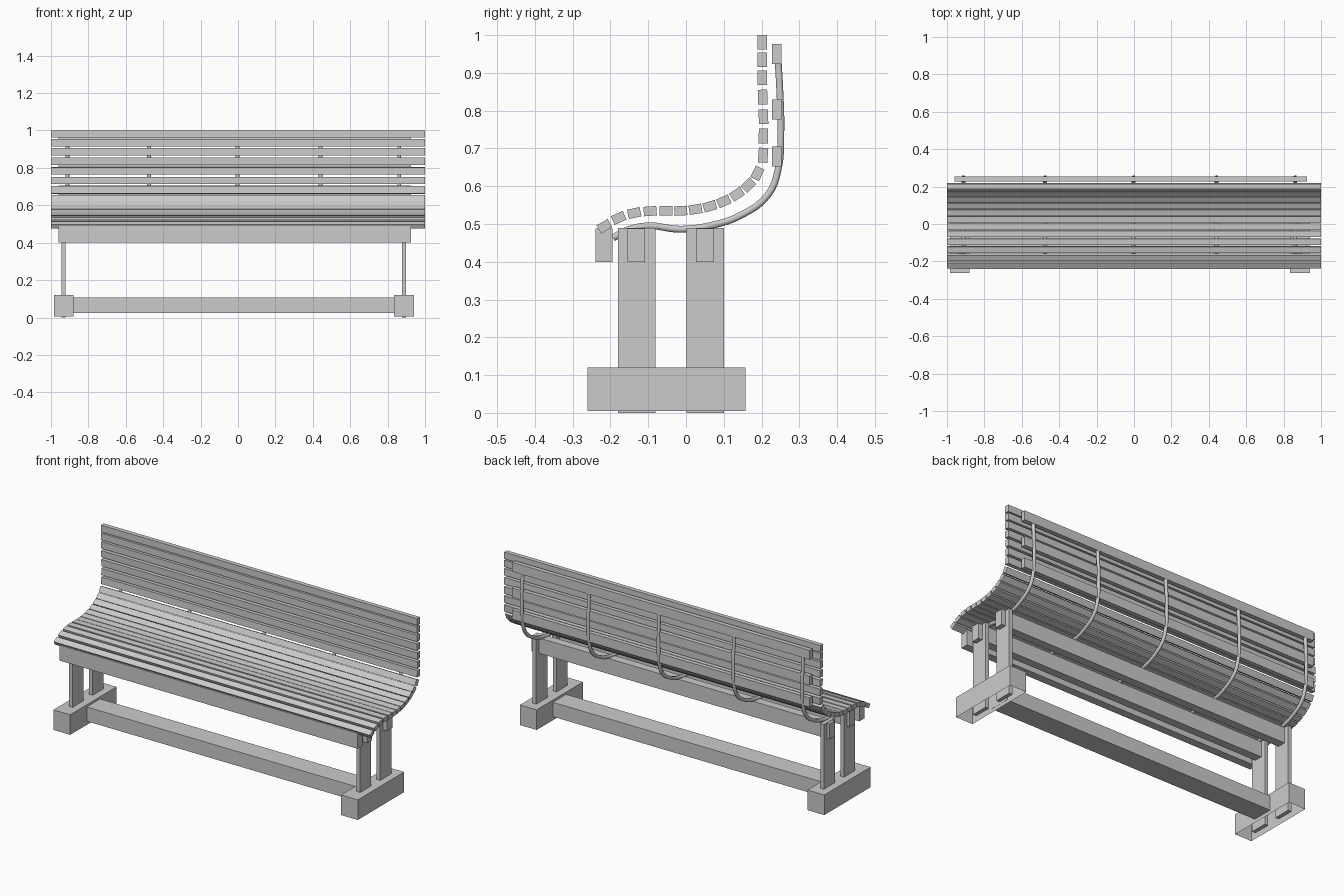
import bpy, bmesh, math
from mathutils import Matrix

if "Cube" in bpy.data.objects:
    bpy.data.objects.remove(bpy.data.objects["Cube"])


def box(name, x, y, z, open_bottom=False):
    """Axis-aligned box from (min, max) ranges."""
    bm = bmesh.new()
    bmesh.ops.create_cube(bm, size=1)
    for v in bm.verts:
        v.co = [sum(r) / 2 + c * (r[1] - r[0]) for r, c in zip((x, y, z), v.co)]
    if open_bottom:
        bm.normal_update()
        bmesh.ops.delete(bm, geom=[f for f in bm.faces if f.normal.z < -0.9], context='FACES')
    me = bpy.data.meshes.new(name)
    bm.to_mesh(me)
    bm.free()
    ob = bpy.data.objects.new(name, me)
    bpy.context.collection.objects.link(ob)
    return ob


# slats: centres in the side profile, front of seat to top of back
centres = [(-0.216, 0.494), (-0.178, 0.516), (-0.137, 0.529), (-0.095, 0.534),
           (-0.053, 0.535), (-0.014, 0.535), (0.025, 0.539), (0.063, 0.547),
           (0.100, 0.560), (0.135, 0.579), (0.165, 0.603), (0.189, 0.634),
           (0.204, 0.682), (0.205, 0.733), (0.205, 0.784), (0.203, 0.836),
           (0.202, 0.887), (0.202, 0.935), (0.202, 0.981)]
for i, (y, z) in enumerate(centres):
    a = centres[max(i - 1, 0)]
    b = centres[min(i + 1, len(centres) - 1)]
    ang = math.atan2(b[1] - a[1], b[0] - a[0])
    if i == 12:
        ang = math.radians(86)
    w = 0.034 if i < 12 else 0.039
    slat = box(f"slat_{i + 1}", (-1, 1), (-w / 2, w / 2), (-0.0125, 0.0125))
    slat.data.transform(Matrix.Translation((0, y, z)) @ Matrix.Rotation(ang, 4, 'X'))

# curved metal ribs
path = [(-0.193, 0.463), (-0.16, 0.482), (-0.10, 0.495), (-0.016, 0.486), (0.07, 0.497),
        (0.143, 0.522), (0.217, 0.577), (0.244, 0.645), (0.251, 0.75), (0.248, 0.86), (0.242, 0.96)]
for i, x in enumerate((-0.912, -0.475, -0.002, 0.442, 0.862)):
    cu = bpy.data.curves.new(f"rib_{i + 1}", 'CURVE')
    cu.dimensions = '3D'
    cu.bevel_depth = 0.0105
    cu.bevel_resolution = 1
    cu.use_fill_caps = True
    cu.resolution_u = 4
    sp = cu.splines.new('BEZIER')
    sp.bezier_points.add(len(path) - 1)
    for p, (y, z) in zip(sp.bezier_points, path):
        p.co = (x, y, z)
        p.handle_left_type = p.handle_right_type = 'AUTO'
    bpy.context.collection.objects.link(bpy.data.objects.new(f"rib_{i + 1}", cu))

# long rails behind the back and beams under the seat
span = (-0.96, 0.925)
for i, z in enumerate(((0.652, 0.705), (0.777, 0.83), (0.924, 0.977))):
    box(f"back_rail_{i + 1}", span, (0.228, 0.253), z)
for i, y in enumerate(((-0.24, -0.195), (-0.155, -0.108), (0.026, 0.074))):
    box(f"seat_beam_{i + 1}", span, y, (0.40, 0.488))

# feet (hollow underneath) with two flat legs each
for side, x in (("left", -0.932), ("right", 0.888)):
    box(f"{side}_foot", (x - 0.053, x + 0.053), (-0.261, 0.157), (0.005, 0.12), True)
    box(f"{side}_front_leg", (x - 0.011, x + 0.011), (-0.18, -0.081), (0, 0.49))
    box(f"{side}_back_leg", (x - 0.011, x + 0.011), (0.001, 0.101), (0, 0.49))

# floor stretcher between the feet
box("stretcher", (-0.88, 0.836), (-0.11, 0.01), (0.025, 0.107))
